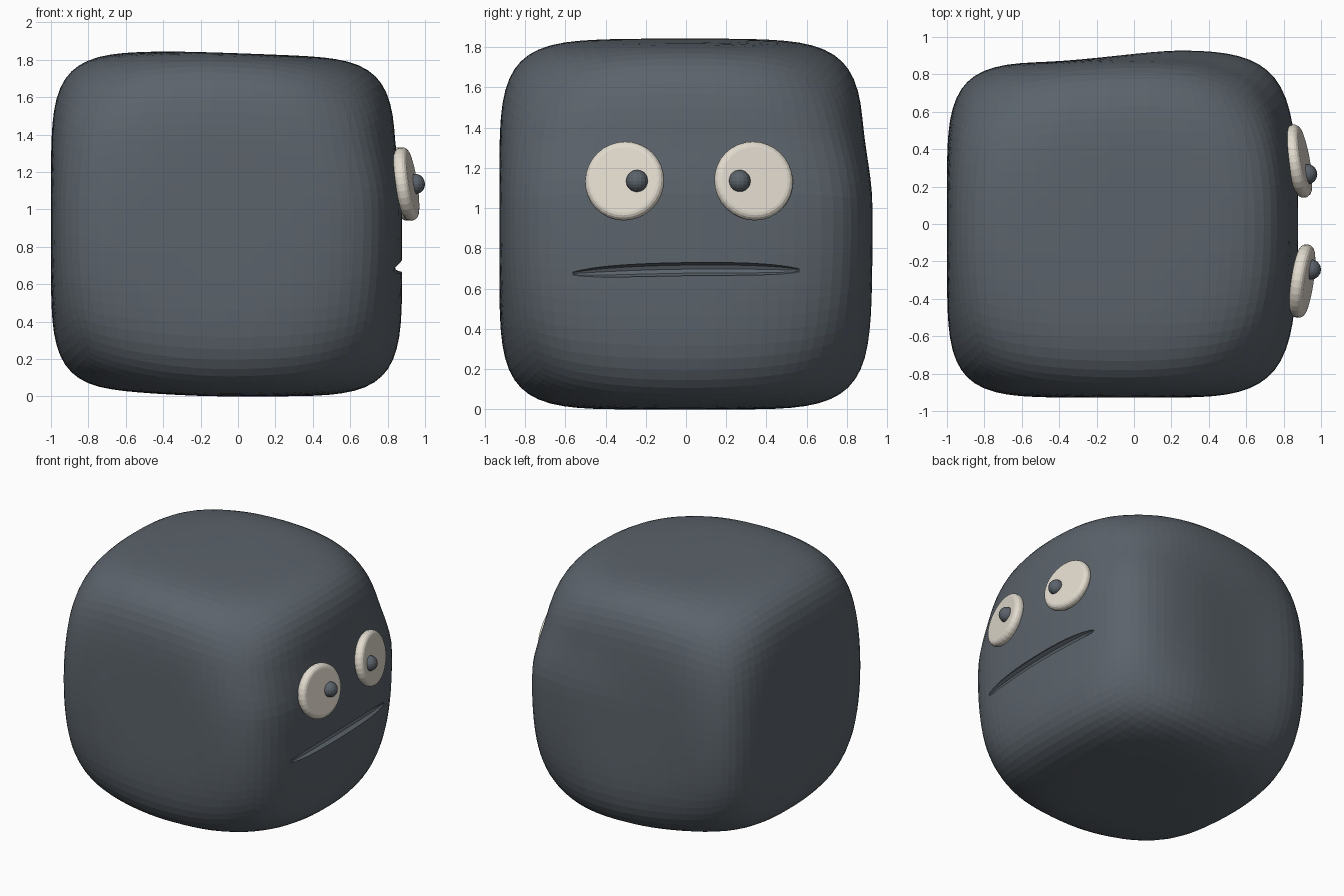
import bpy, bmesh, math
from mathutils import Vector

if "Cube" in bpy.data.objects:
    bpy.data.objects.remove(bpy.data.objects["Cube"])


def material(name, rgb):
    m = bpy.data.materials.new(name)
    m.diffuse_color = (*rgb, 1)
    m.use_nodes = True
    m.node_tree.nodes["Principled BSDF"].inputs["Base Color"].default_value = m.diffuse_color
    return m


SLATE = material("slate grey", (0.105, 0.125, 0.147))
CREAM = material("cream", (0.76, 0.71, 0.62))


def make_object(name, bm, mat):
    bmesh.ops.recalc_face_normals(bm, faces=bm.faces)
    mesh = bpy.data.meshes.new(name)
    bm.to_mesh(mesh)
    bm.free()
    mesh.materials.append(mat)
    ob = bpy.data.objects.new(name, mesh)
    bpy.context.collection.objects.link(ob)
    return ob


def smooth(a, b, t):
    t = max(0, min(1, (t - a) / (b - a)))
    return t * t * (3 - 2 * t)


POWER = 5.6


def mould(p):
    """Turn a point of a unit cube into a point of the uneven soft block."""
    norm = sum(abs(c) ** POWER for c in p) ** (1 / POWER)
    u, v, w = (c / norm for c in p)
    k = 1 - 0.06 * (u * v * w / 0.55) ** 2          # rounder corners
    x, y, z = -0.061 + 0.939 * u * k, 0.928 * v * k, 0.92 + 0.92 * w * k
    front, side = smooth(0, 0.8, u), smooth(0, 0.8, v)
    x -= front * (0.07 * v * v + 0.035 * smooth(0.1, 0.55, w))
    y -= side * (0.06 * smooth(0.4, -0.5, u) + 0.04 * smooth(0.1, 0.6, w) * smooth(-0.4, 0.4, u))
    z -= (0.025 * smooth(-0.4, 0.7, u) - 0.004) * smooth(0, 0.8, w)
    z += 0.022 * smooth(0, -0.7, u) * smooth(0, -0.8, w)
    return Vector((x, y, z))


# Body: soft, slightly uneven block
bm = bmesh.new()
bmesh.ops.create_cube(bm, size=2)
bmesh.ops.subdivide_edges(bm, edges=bm.edges[:], cuts=23, use_grid_fill=True)
for vert in bm.verts:
    vert.co = mould(vert.co)
body = make_object("body", bm, SLATE)

# Mouth: long tapered groove that follows the face
bm = bmesh.new()
rings, sides = 25, 10
grid = []
for i in range(rings):
    t = -1 + 2 * i / (rings - 1)
    y = 0.565 * t
    v = abs(y) / 0.928
    x = 0.939 * (1 - v ** POWER) ** (1 / POWER) - 0.061 - 0.07 * v * v
    z = 0.697 - 0.014 * t * t + 0.008 * t
    r = max(0.25, (1 - abs(t) ** 3) ** 0.5)
    grid.append([bm.verts.new((x + 0.042 * r * math.cos(a), y, z + 0.034 * r * math.sin(a)))
                 for a in (2 * math.pi * j / sides for j in range(sides))])
for a, b in zip(grid, grid[1:]):
    for j in range(sides):
        k = (j + 1) % sides
        bm.faces.new((a[j], a[k], b[k], b[j]))
bm.faces.new(grid[0])
bm.faces.new(grid[-1])
cutter = make_object("mouth_cutter", bm, SLATE)
cutter.hide_render = True
groove = body.modifiers.new("mouth groove", 'BOOLEAN')
groove.operation = 'DIFFERENCE'
groove.solver = 'EXACT'
groove.object = cutter
bpy.context.view_layer.objects.active = body
bpy.ops.object.modifier_apply(modifier=groove.name)
bpy.data.objects.remove(cutter)


# Eyes: rounded discs facing out from the curved face, each with a ball pupil
def eye(side, centre, normal, pupil):
    bm = bmesh.new()
    bmesh.ops.create_cone(bm, cap_ends=True, segments=32, radius1=0.198,
                          radius2=0.198, depth=0.072)
    rims = [e for e in bm.edges if abs(e.verts[0].co.z - e.verts[1].co.z) < 1e-5]
    bmesh.ops.bevel(bm, geom=rims, offset=0.033, segments=4, profile=0.5, affect='EDGES')
    ob = make_object(side + "_eye", bm, CREAM)
    ob.location = centre
    ob.rotation_mode = 'QUATERNION'
    ob.rotation_quaternion = Vector(normal).to_track_quat('Z', 'Y')
    bm = bmesh.new()
    bmesh.ops.create_uvsphere(bm, u_segments=16, v_segments=10, radius=0.055)
    make_object(side + "_pupil", bm, SLATE).location = pupil


eye("right", (0.9, -0.305, 1.135), (0.97, -0.14, 0.15), (0.945, -0.243, 1.135))
eye("left", (0.88, 0.336, 1.135), (0.97, 0.17, 0.15), (0.925, 0.266, 1.135))
